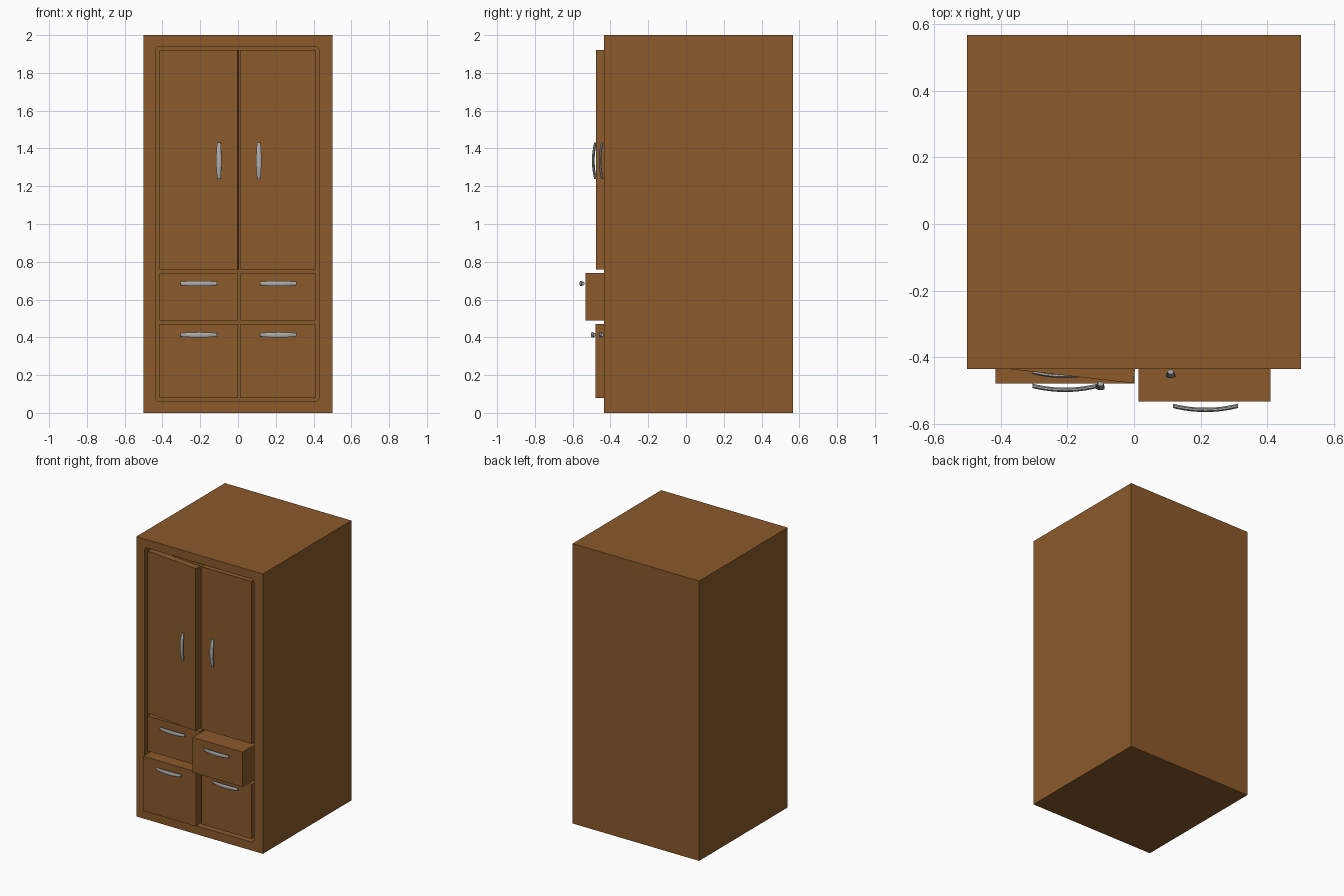
import bpy, bmesh, math
from mathutils import Matrix, Vector

if "Cube" in bpy.data.objects:
    bpy.data.objects.remove(bpy.data.objects["Cube"])


def material(name, rgb):
    m = bpy.data.materials.new(name)
    m.diffuse_color = (*rgb, 1)
    m.use_nodes = True
    m.node_tree.nodes["Principled BSDF"].inputs["Base Color"].default_value = m.diffuse_color
    return m


WOOD = material("brown wood", (0.258, 0.102, 0.024))
METAL = material("grey metal", (0.42, 0.42, 0.42))
FRAME_Y = -0.434      # front plane of the cabinet
CLOSED_Y = -0.430     # front plane of closed doors and drawers


def finish(name, bm, mat):
    bmesh.ops.recalc_face_normals(bm, faces=bm.faces[:])
    me = bpy.data.meshes.new(name)
    bm.to_mesh(me)
    bm.free()
    me.materials.append(mat)
    ob = bpy.data.objects.new(name, me)
    bpy.context.collection.objects.link(ob)
    return ob


def box(name, x0, x1, y0, y1, z0, z1, mat=WOOD):
    bm = bmesh.new()
    bmesh.ops.create_cube(bm, size=1)
    for v in bm.verts:
        v.co = ((x0 + x1) / 2 + v.co.x * (x1 - x0),
                (y0 + y1) / 2 + v.co.y * (y1 - y0),
                (z0 + z1) / 2 + v.co.z * (z1 - z0))
    return finish(name, bm, mat)


def handle(name, x, y, z, vertical=False, gap=0.006):
    """Bowed, slightly tapered bar in front of the plane y."""
    bm = bmesh.new()
    steps, sides, rings = 12, 8, []
    for i in range(steps + 1):
        t = 2 * i / steps - 1
        out = gap + 0.019 - 0.012 * t * t
        half_w = 0.014 - 0.005 * t * t
        ring = []
        for k in range(sides):
            a = 2 * math.pi * (k + 0.5) / sides
            w = half_w * math.cos(a) / math.cos(math.pi / sides)
            n = out + 0.0065 * math.sin(a) / math.cos(math.pi / sides)
            u = 0.097 * t
            ring.append(bm.verts.new((x + w, y - n, z + u) if vertical
                                     else (x + u, y - n, z + w)))
        rings.append(ring)
    for a, b in zip(rings, rings[1:]):
        for k in range(sides):
            j = (k + 1) % sides
            bm.faces.new((a[k], a[j], b[j], b[k]))
    bm.faces.new(rings[0])
    bm.faces.new(rings[-1])
    return finish(name, bm, METAL)


# Cabinet body with a round-cornered front recess
body = box("cabinet_body", -0.5, 0.5, FRAME_Y, 0.566, 0, 2)
cutter = box("recess_cutter", -0.435, 0.429, FRAME_Y - 0.1, FRAME_Y + 0.06, 0.06, 1.94)
bm = bmesh.new()
bm.from_mesh(cutter.data)
corners = [e for e in bm.edges if abs(e.verts[0].co.y - e.verts[1].co.y) > 0.1]
bmesh.ops.bevel(bm, geom=corners, offset=0.02, segments=4, profile=0.5, affect='EDGES')
bm.to_mesh(cutter.data)
bm.free()
mod = body.modifiers.new("recess", 'BOOLEAN')
mod.operation = 'DIFFERENCE'
mod.solver = 'EXACT'
mod.object = cutter
bpy.context.view_layer.objects.active = body
bpy.ops.object.modifier_apply(modifier=mod.name)
bpy.data.objects.remove(cutter)

LEFT, RIGHT = (-0.415, 0.001), (0.014, 0.409)

# Doors, the left one slightly ajar around its outer edge
left_parts = [box("left_door", *LEFT, CLOSED_Y, CLOSED_Y + 0.05, 0.76, 1.92),
              handle("left_door_handle", -0.097, CLOSED_Y, 1.335, True)]
box("right_door", *RIGHT, CLOSED_Y, CLOSED_Y + 0.05, 0.76, 1.92)
handle("right_door_handle", 0.11, CLOSED_Y, 1.335, True)
hinge = Vector((LEFT[0], CLOSED_Y, 0))
swing = (Matrix.Translation(hinge) @ Matrix.Rotation(math.radians(-6.5), 4, 'Z')
         @ Matrix.Translation(-hinge))
for part in left_parts:
    part.data.transform(swing)

# Drawers: name, x range, z range, handle x and z, pulled-out distance, handle gap
for name, xs, zs, hx, hz, pull, gap in (
        ("upper_left_drawer", LEFT, (0.49, 0.74), -0.207, 0.685, 0, 0.006),
        ("upper_right_drawer", RIGHT, (0.49, 0.74), 0.214, 0.685, 0.102, 0.006),
        ("lower_left_drawer", LEFT, (0.08, 0.47), -0.207, 0.413, 0.048, 0.0),
        ("lower_right_drawer", RIGHT, (0.08, 0.47), 0.214, 0.413, 0, 0.006)):
    front = CLOSED_Y - pull
    box(name, *xs, front, CLOSED_Y + 0.05, *zs)
    handle(name + "_handle", hx, front, hz, gap=gap)

# Smooth the handles while keeping their edges
bpy.ops.object.select_all(action='DESELECT')
for ob in bpy.context.collection.objects:
    if ob.name.endswith("handle"):
        ob.select_set(True)
        bpy.context.view_layer.objects.active = ob
bpy.ops.object.shade_smooth_by_angle(angle=math.radians(30))
